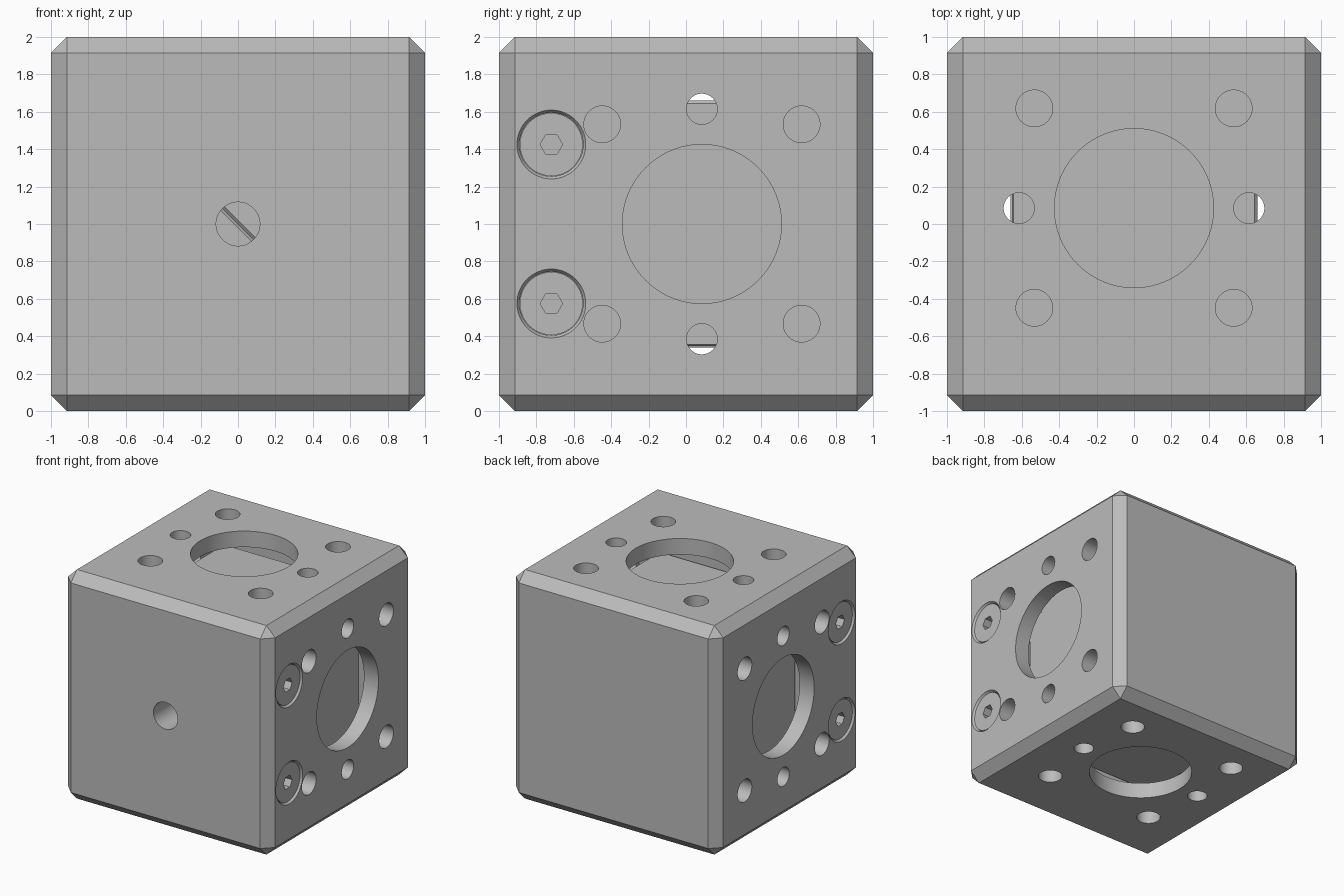
import bpy, bmesh
from math import radians
from mathutils import Matrix, Vector

old = bpy.data.objects.get("Cube")
if old:
    bpy.data.objects.remove(old, do_unlink=True)

grey = bpy.data.materials.new("machined_grey")
grey.use_nodes = True
colour = (0.5, 0.5, 0.5, 1)
grey.diffuse_color = colour
grey.node_tree.nodes["Principled BSDF"].inputs["Base Color"].default_value = colour

CENTRE = Vector((0, 0, 1))
AXIS_Y = 0.085          # the optical axis sits a little behind the middle
GLASS = 0.66            # half width of the glass cube


def make(name, bm):
    bmesh.ops.recalc_face_normals(bm, faces=bm.faces)
    mesh = bpy.data.meshes.new(name)
    bm.to_mesh(mesh)
    bm.free()
    mesh.materials.append(grey)
    ob = bpy.data.objects.new(name, mesh)
    bpy.context.collection.objects.link(ob)
    return ob


def box(bm, low, high):
    low, high = Vector(low), Vector(high)
    m = Matrix.Translation((low + high) / 2) @ Matrix.Diagonal((*(high - low), 1))
    return bmesh.ops.create_cube(bm, size=1, matrix=m)["verts"]


def lathe(bm, matrix, profile, sides):
    """Closed solid of revolution about local z from (radius, height) pairs."""
    rings = []
    for r, h in profile:
        ring = bmesh.ops.create_circle(bm, segments=sides, radius=r,
                                       matrix=matrix @ Matrix.Translation((0, 0, h)))
        rings.append(ring["verts"])
    for a, b in zip(rings, rings[1:]):
        for i in range(sides):
            j = (i + 1) % sides
            bm.faces.new((a[i], a[j], b[j], b[i]))
    bm.faces.new(rings[0])
    bm.faces.new(rings[-1])


def activate(ob):
    bpy.ops.object.select_all(action="DESELECT")
    ob.select_set(True)
    bpy.context.view_layer.objects.active = ob


def cut(ob, bm):
    cutter = make("cutter", bm)
    cutter.hide_render = True
    mod = ob.modifiers.new("cut", "BOOLEAN")
    mod.operation, mod.solver, mod.object = "DIFFERENCE", "EXACT", cutter
    activate(ob)
    bpy.ops.object.modifier_apply(modifier=mod.name)
    bpy.data.objects.remove(cutter, do_unlink=True)


def smooth(ob):
    activate(ob)
    bpy.ops.object.shade_smooth_by_angle(angle=radians(20))


def side_frame(k):
    """Local z points out of the top, +x, bottom or -x side."""
    return Matrix.Translation(CENTRE) @ Matrix.Rotation(k * radians(90), 4, "Y")


# Chamfered housing
bm = bmesh.new()
box(bm, (-1, -1, 0), (1, 1, 2))
bmesh.ops.bevel(bm, geom=bm.edges[:], offset=0.085, segments=1, affect="EDGES")
housing = make("housing", bm)

# Inner chamber
bm = bmesh.new()
box(bm, (-0.86, -0.58, 0.14), (0.86, 0.86, 1.86))
cut(housing, bm)

# Ports, rod holes, pin holes and screw seats
screw_spots = []
bm = bmesh.new()
for k in range(4):
    frame = side_frame(k)

    def bore(x, y, r, sides=48):
        lathe(bm, frame @ Matrix.Translation((x, y, 0)), [(r, 0.8), (r, 1.1)], sides)

    bore(0, AXIS_Y, 0.425, 96)
    for sx in (-1, 1):
        bore(sx * 0.615, AXIS_Y, 0.082)
        for sy in (-1, 1):
            bore(sx * 0.533, AXIS_Y + sy * 0.533, 0.098)
        if k % 2:
            spot = frame @ Matrix.Translation((sx * 0.425, -0.72, 0))
            screw_spots.append(spot)
            lathe(bm, spot, [(0.17, 0.9), (0.17, 0.98), (0.184, 1), (0.184, 1.1)], 64)
front = Matrix.Translation(CENTRE) @ Matrix.Rotation(radians(90), 4, "X")
lathe(bm, front, [(0.117, 0.55), (0.117, 1.1)], 48)
cut(housing, bm)
smooth(housing)

# Socket-head screws
for n, spot in enumerate(screw_spots):
    bm = bmesh.new()
    lathe(bm, spot, [(0.168, 0.89), (0.168, 0.985)], 64)
    screw = make(f"screw_{n + 1}", bm)
    bm = bmesh.new()
    lathe(bm, spot, [(0.06, 0.91), (0.06, 1.05)], 6)
    cut(screw, bm)
    smooth(screw)

# Two glass prisms meeting along the diagonal
for name, s in (("upper_prism", 1), ("lower_prism", -1)):
    bm = bmesh.new()
    corners = [(-GLASS, GLASS), (GLASS, -GLASS), (s * GLASS, s * GLASS)]
    verts = [bm.verts.new((x, AXIS_Y - GLASS, z + 1)) for x, z in corners]
    face = bm.faces.new(verts)
    new = bmesh.ops.extrude_face_region(bm, geom=[face])["geom"]
    bmesh.ops.translate(bm, vec=(0, 2 * GLASS, 0),
                        verts=[g for g in new if isinstance(g, bmesh.types.BMVert)])
    bmesh.ops.recalc_face_normals(bm, faces=bm.faces)
    bmesh.ops.bevel(bm, geom=bm.edges[:], offset=0.015, segments=1, affect="EDGES")
    make(name, bm)

# Small corner tab on the glass
bm = bmesh.new()
box(bm, (GLASS - 0.002, -0.56, 1.51), (GLASS + 0.006, -0.41, 1.645))
make("corner_tab", bm)
